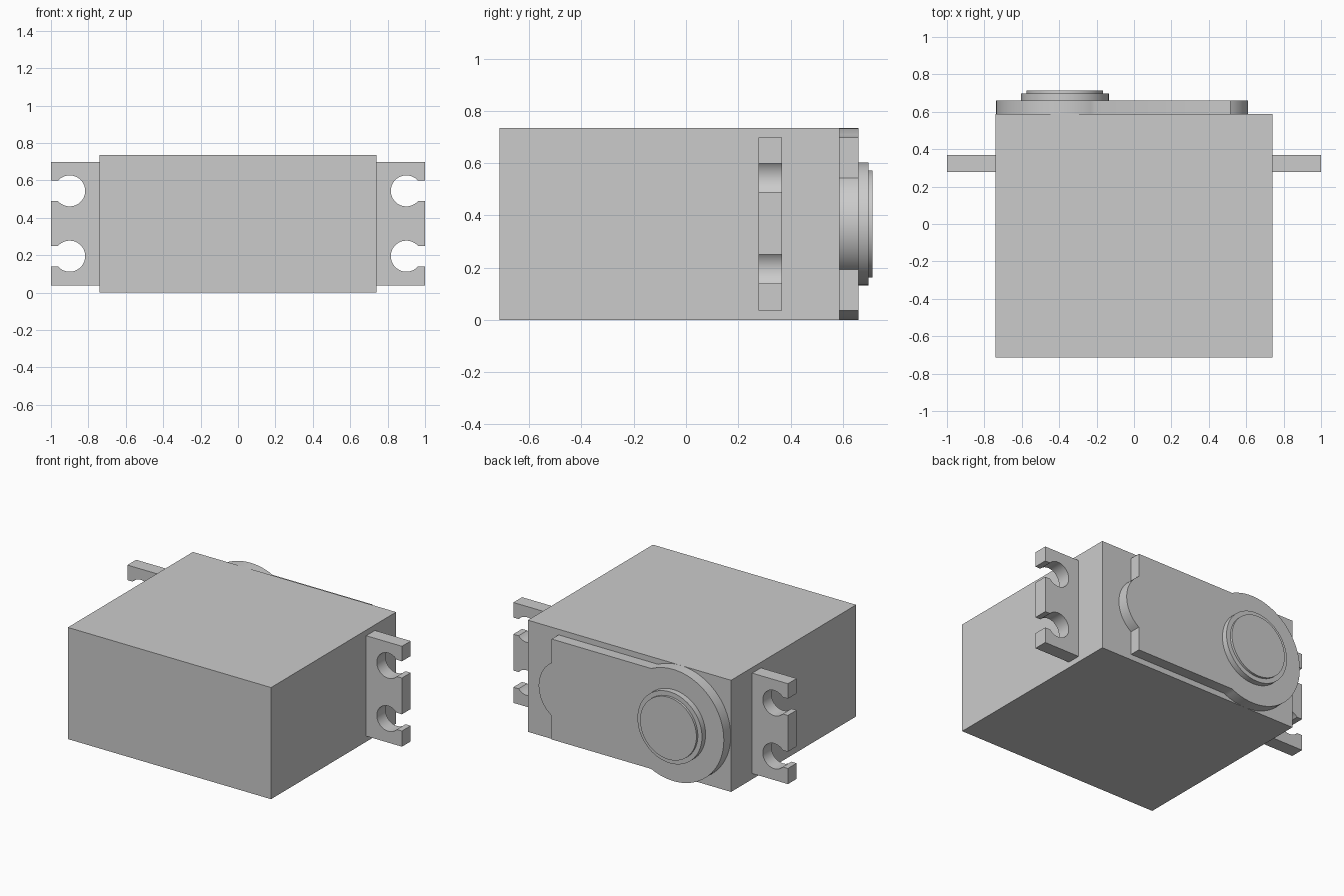
import bpy
import bmesh
from math import cos, sin, asin, pi, radians

cube = bpy.data.objects.get("Cube")
if cube:
    bpy.data.objects.remove(cube, do_unlink=True)

grey = bpy.data.materials.new("plain_grey")
grey.use_nodes = True
grey.diffuse_color = (0.6, 0.6, 0.6, 1)
grey.node_tree.nodes["Principled BSDF"].inputs["Base Color"].default_value = (0.6, 0.6, 0.6, 1)


def arc(cx, cz, r, start, end, steps=32):
    """Points along an arc in the x-z plane."""
    angles = [start + (end - start) * i / steps for i in range(steps + 1)]
    return [(cx + r * cos(a), cz + r * sin(a)) for a in angles]


def extrude_profile(name, points, y0, y1, side=1):
    """Solid made by extruding an x-z outline from y0 to y1."""
    bm = bmesh.new()
    face = bm.faces.new([bm.verts.new((side * x, y0, z)) for x, z in points])
    result = bmesh.ops.extrude_face_region(bm, geom=[face], use_keep_orig=True)
    moved = [v for v in result["geom"] if isinstance(v, bmesh.types.BMVert)]
    bmesh.ops.translate(bm, verts=moved, vec=(0, y1 - y0, 0))
    bmesh.ops.recalc_face_normals(bm, faces=bm.faces)
    mesh = bpy.data.meshes.new(name)
    bm.to_mesh(mesh)
    bm.free()
    mesh.materials.append(grey)
    obj = bpy.data.objects.new(name, mesh)
    bpy.context.collection.objects.link(obj)
    bpy.ops.object.select_all(action="DESELECT")
    obj.select_set(True)
    bpy.context.view_layer.objects.active = obj
    bpy.ops.object.shade_smooth_by_angle(angle=radians(30))
    return obj


HALF_W, HEIGHT, BACK = 0.74, 0.735, 0.588
MID_Z = HEIGHT / 2
LOW, HIGH = 0.037, 0.698

# Main case
extrude_profile("case", [(-HALF_W, 0), (HALF_W, 0), (HALF_W, HEIGHT), (-HALF_W, HEIGHT)],
                -0.713, BACK)

# Mounting ears with keyhole slots open to the outer edge
HOLE_R, SLOT = 0.083, 0.055
opening = asin(SLOT / HOLE_R)
ear = [(HALF_W, LOW), (1, LOW)]
for hole_z in (0.195, 0.544):
    ear.append((1, hole_z - SLOT))
    ear += arc(0.9, hole_z, HOLE_R, -opening, opening - 2 * pi)
    ear.append((1, hole_z + SLOT))
ear += [(1, HIGH), (HALF_W, HIGH)]
for name, side in (("left_ear", 1), ("right_ear", -1)):
    extrude_profile(name, ear, 0.277, 0.368, side)

# Gear cover: large round end, straight middle, shallow rounded tip
SHAFT_X, PLATE = -0.37, 0.66
meet = asin((HIGH - MID_Z) / MID_Z)
cover = arc(SHAFT_X, MID_Z, MID_Z, meet, 2 * pi - meet, 64)
cover.append((0.516, LOW))
TIP_R, TIP_HALF = 0.209, 0.175
tip = asin(TIP_HALF / TIP_R)
cover += arc(0.516 - TIP_R * cos(tip), MID_Z, TIP_R, -tip, tip)
cover.append((0.516, HIGH))
extrude_profile("gear_cover", cover, BACK, PLATE)

# Stepped output boss
for name, r, y0, y1 in (("boss_base", 0.235, PLATE, 0.698),
                        ("boss_cap", 0.205, 0.698, 0.713)):
    extrude_profile(name, arc(SHAFT_X, MID_Z, r, 0, 2 * pi, 64)[:-1], y0, y1)
